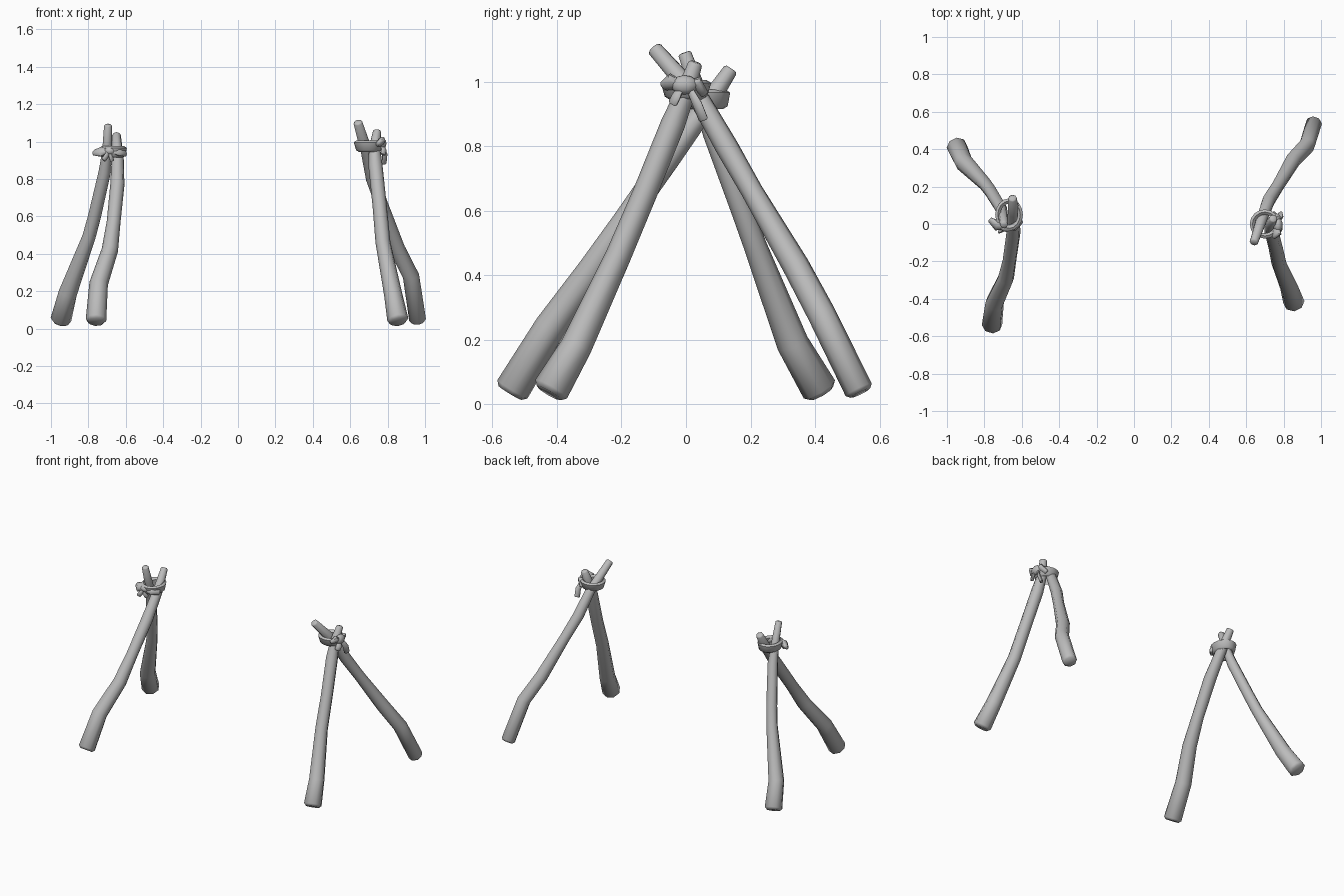
import bpy, bmesh, math
from mathutils import Vector

wood = bpy.data.materials.new("weathered_grey")
wood.diffuse_color = (0.5, 0.5, 0.5, 1)


def finish(name, bm, angle=50):
    bmesh.ops.recalc_face_normals(bm, faces=bm.faces)
    me = bpy.data.meshes.new(name)
    bm.to_mesh(me)
    bm.free()
    ob = bpy.data.objects.new(name, me)
    bpy.context.collection.objects.link(ob)
    me.materials.append(wood)
    bpy.ops.object.select_all(action='DESELECT')
    ob.select_set(True)
    bpy.context.view_layer.objects.active = ob
    bpy.ops.object.shade_smooth_by_angle(angle=math.radians(angle))
    return ob


def tube(name, pts, sides=8, bevel=0.25, flat=1.0):
    """Capped tube through (x, y, z, radius) points with chamfered ends."""
    p = [(Vector(q[:3]), q[3]) for q in pts]
    # chamfer rings just inside both ends
    def rim(a, b):
        d = (b[0] - a[0]).normalized()
        return [(a[0], a[1] * (1 - bevel)), (a[0] + d * a[1] * bevel, a[1])]
    p = rim(p[0], p[1]) + p[1:-1] + rim(p[-1], p[-2])[::-1]
    bm = bmesh.new()
    rings, u = [], None
    for i, (c, r) in enumerate(p):
        t = (p[min(i + 1, len(p) - 1)][0] - p[max(i - 1, 0)][0]).normalized()
        u = u if u else t.orthogonal()
        u = (u - t * u.dot(t)).normalized()
        v = t.cross(u)
        rings.append([bm.verts.new(c + u * r * math.cos(a) + v * r * flat * math.sin(a))
                      for a in (math.tau * k / sides for k in range(sides))])
    for a, b in zip(rings, rings[1:]):
        for k in range(sides):
            j = (k + 1) % sides
            bm.faces.new((a[k], a[j], b[j], b[k]))
    bm.faces.new(rings[0])
    bm.faces.new(rings[-1])
    return finish(name, bm)


def band(name, centre, rx, ry, height, flare, tilt, thick=0.014, n=16):
    """Flared cloth strip wrapped round the crossing; tilt = rise along x and y."""
    bm = bmesh.new()
    prof = [(0, -0.5), (thick, -0.35), (thick + flare, 0.35), (flare, 0.5), (flare - thick, 0.3)]
    rings = []
    for k in range(n):
        a = math.tau * k / n
        c, s = math.cos(a), math.sin(a)
        z = tilt[0] * c + tilt[1] * s
        rings.append([bm.verts.new(Vector(centre) + Vector(
            ((rx + o) * c, (ry + o) * s, z + h * height))) for o, h in prof])
    for k in range(n):
        a, b = rings[k], rings[(k + 1) % n]
        for i in range(len(prof)):
            j = (i + 1) % len(prof)
            bm.faces.new((a[i], a[j], b[j], b[i]))
    return finish(name, bm)


def blob(name, centre, size):
    bm = bmesh.new()
    bmesh.ops.create_uvsphere(bm, u_segments=10, v_segments=6, radius=1)
    for v in bm.verts:
        v.co = Vector(centre) + Vector([a * b for a, b in zip(v.co, size)])
    return finish(name, bm, 80)


# Crooked poles, foot to tip
tube("left_back_pole", [
    (-0.95, 0.42, 0.035, 0.056), (-0.91, 0.33, 0.19, 0.050), (-0.797, 0.215, 0.49, 0.036),
    (-0.767, 0.175, 0.60, 0.035), (-0.712, 0.085, 0.84, 0.033), (-0.70, 0.045, 0.95, 0.026),
    (-0.695, -0.005, 1.09, 0.021)])
tube("left_front_pole", [
    (-0.76, -0.545, 0.035, 0.055), (-0.745, -0.42, 0.24, 0.050), (-0.685, -0.29, 0.42, 0.044),
    (-0.665, -0.19, 0.57, 0.037), (-0.645, -0.05, 0.77, 0.038), (-0.643, 0.06, 0.92, 0.032),
    (-0.65, 0.14, 1.04, 0.023)])
tube("right_front_pole", [
    (0.857, -0.425, 0.035, 0.057), (0.83, -0.34, 0.18, 0.049), (0.775, -0.21, 0.46, 0.040),
    (0.757, -0.125, 0.66, 0.038), (0.735, -0.04, 0.87, 0.038), (0.73, 0.0, 0.97, 0.030),
    (0.745, 0.03, 1.06, 0.022)])
tube("right_back_pole", [
    (0.962, 0.54, 0.035, 0.045), (0.925, 0.42, 0.28, 0.044), (0.85, 0.34, 0.43, 0.042),
    (0.77, 0.205, 0.66, 0.034), (0.72, 0.125, 0.80, 0.036), (0.69, 0.045, 0.94, 0.032),
    (0.64, -0.10, 1.105, 0.024)])

# Left lashing with a bow on the front
band("left_lashing", (-0.668, 0.05, 0.945), 0.052, 0.065, 0.06, 0.008, (0.0, 0.0))
blob("left_knot", (-0.685, -0.02, 0.95), (0.03, 0.022, 0.022))
tube("left_bow_outer", [(-0.69, -0.02, 0.95, 0.015), (-0.73, -0.01, 0.945, 0.032),
                        (-0.772, 0.025, 0.94, 0.018)], flat=0.7)
tube("left_bow_inner", [(-0.68, -0.02, 0.95, 0.014), (-0.64, -0.015, 0.945, 0.026),
                        (-0.602, 0.02, 0.935, 0.02)], flat=0.7)
tube("left_tail_a", [(-0.69, -0.02, 0.95, 0.012), (-0.705, -0.035, 0.92, 0.016),
                     (-0.72, -0.04, 0.90, 0.016)], flat=0.6)
tube("left_tail_b", [(-0.68, -0.02, 0.95, 0.012), (-0.68, -0.025, 0.92, 0.014),
                     (-0.672, -0.02, 0.895, 0.014)], flat=0.6)

# Right lashing with a bow on the outer side
band("right_lashing", (0.70, 0.0, 0.975), 0.055, 0.052, 0.06, 0.012, (0.0, 0.0))
blob("right_knot", (0.77, -0.005, 0.99), (0.025, 0.042, 0.03))
tube("right_bow_front", [(0.77, -0.01, 0.99, 0.014), (0.765, -0.045, 1.0, 0.03),
                         (0.745, -0.07, 0.985, 0.018)], flat=0.7)
tube("right_bow_back", [(0.77, 0.0, 0.99, 0.014), (0.765, 0.03, 0.995, 0.026),
                        (0.74, 0.055, 0.96, 0.018)], flat=0.7)
tube("right_tail_front", [(0.77, -0.015, 0.985, 0.012), (0.78, -0.03, 0.955, 0.018),
                          (0.775, -0.042, 0.93, 0.018)], flat=0.6)
tube("right_tail_back", [(0.77, 0.01, 0.98, 0.012), (0.785, 0.035, 0.93, 0.018),
                         (0.78, 0.055, 0.88, 0.018)], flat=0.6)
